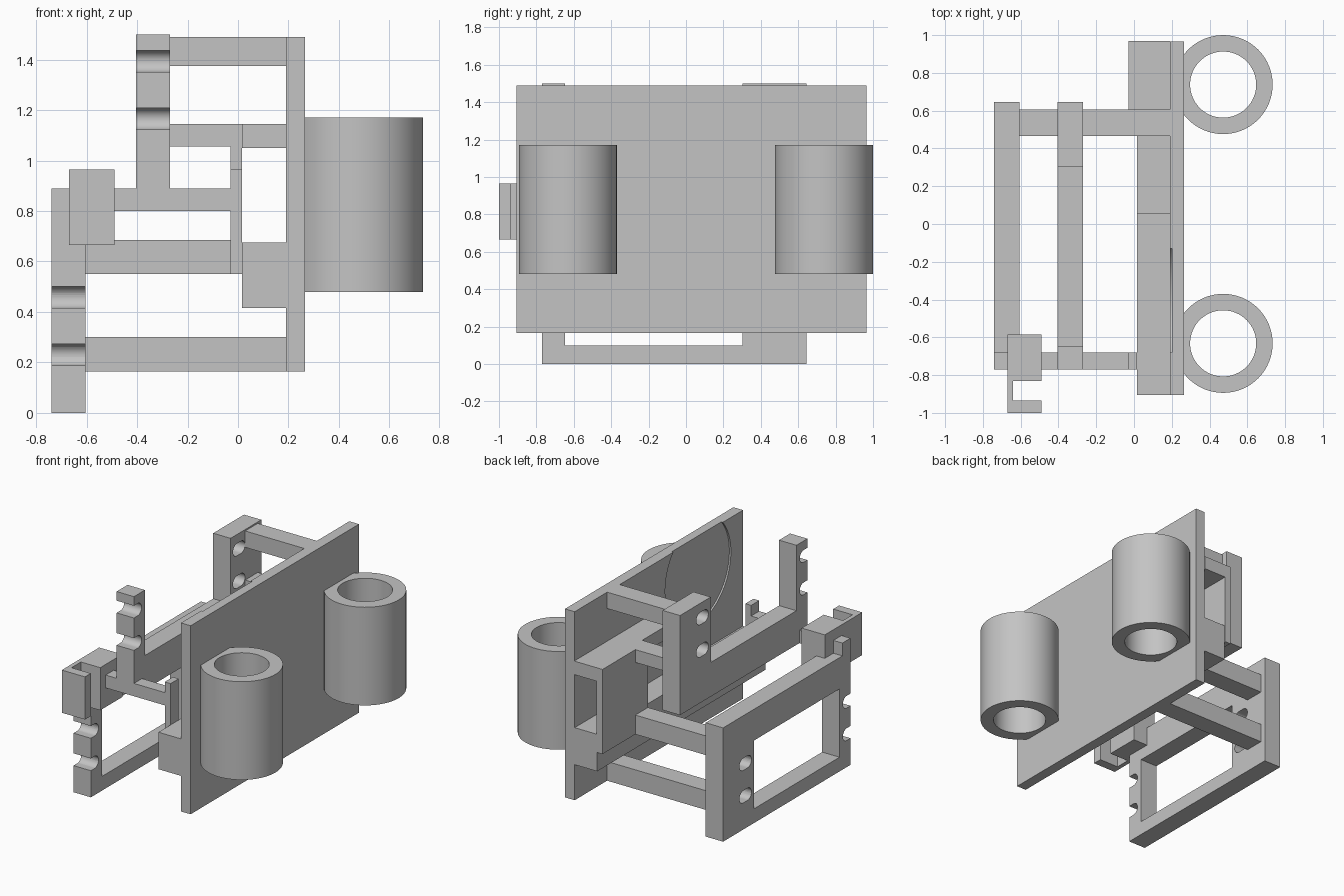
import bpy
import bmesh
import math

cube = bpy.data.objects.get("Cube")
if cube:
    bpy.data.objects.remove(cube, do_unlink=True)

grey = bpy.data.materials.new("plain grey")
grey.use_nodes = True
grey.diffuse_color = (0.55, 0.55, 0.55, 1)
grey.node_tree.nodes["Principled BSDF"].inputs["Base Color"].default_value = (0.55, 0.55, 0.55, 1)


def finish(name, bm):
    bmesh.ops.recalc_face_normals(bm, faces=bm.faces)
    mesh = bpy.data.meshes.new(name)
    bm.to_mesh(mesh)
    bm.free()
    mesh.materials.append(grey)
    obj = bpy.data.objects.new(name, mesh)
    bpy.context.collection.objects.link(obj)
    return obj


def prism(name, points, axis, lo, hi):
    """Extrude a 2D outline along x (outline in y, z) or z (outline in x, y)."""
    bm = bmesh.new()
    place = {"x": lambda p: (lo, p[0], p[1]), "z": lambda p: (p[0], p[1], lo)}[axis]
    face = bm.faces.new([bm.verts.new(place(p)) for p in points])
    new = bmesh.ops.extrude_face_region(bm, geom=[face])["geom"]
    step = (hi - lo, 0, 0) if axis == "x" else (0, 0, hi - lo)
    bmesh.ops.translate(bm, vec=step, verts=[v for v in new if isinstance(v, bmesh.types.BMVert)])
    return finish(name, bm)


def box(name, x, y, z):
    return prism(name, [(x[0], y[0]), (x[1], y[0]), (x[1], y[1]), (x[0], y[1])], "z", *z)


def smooth(obj):
    bpy.ops.object.select_all(action="DESELECT")
    obj.select_set(True)
    bpy.context.view_layer.objects.active = obj
    bpy.ops.object.shade_smooth_by_angle(angle=math.radians(30))


def cut(obj, cutters):
    """Subtract the cutters, bake the result and drop the helpers."""
    for c in cutters:
        mod = obj.modifiers.new("cut", "BOOLEAN")
        mod.operation = "DIFFERENCE"
        mod.solver = "EXACT"
        mod.object = c
    bpy.context.view_layer.update()
    graph = bpy.context.evaluated_depsgraph_get()
    mesh = bpy.data.meshes.new_from_object(obj.evaluated_get(graph))
    obj.modifiers.clear()
    obj.data = mesh
    for c in cutters:
        bpy.data.objects.remove(c, do_unlink=True)
    smooth(obj)


def arc(cy, cz, r, start, end, n):
    return [(cy + r * math.cos(start + (end - start) * i / n),
             cz + r * math.sin(start + (end - start) * i / n)) for i in range(n + 1)]


def slot(y0, y1, z, x):
    r, h = 0.043, math.pi / 2
    outline = arc(y1 - r, z, r, -h, h, 16) + arc(y0 + r, z, r, h, 3 * h, 16)
    obj = prism("slot_cutter", outline, "x", x[0] - 0.02, x[1] + 0.02)
    obj.hide_render = True
    return obj


def cut_slots(frame, x, heights):
    """Closed slots in the back post and open notches in the front post."""
    cutters = []
    for z in heights:
        cutters += [slot(0.33, 0.463, z, x), slot(-0.95, -0.685, z, x)]
    cut(frame, cutters)


# Main plate with a shallow round recess on its inner face
plate = box("main_plate", (0.19, 0.265), (-0.905, 0.965), (0.165, 1.49))
recess = prism("recess_cutter", arc(-0.405, 1.25, 0.365, 0, 2 * math.pi, 64)[:-1], "x", 0.15, 0.202)
recess.hide_render = True
cut(plate, [recess])

# Two open tubes on the outer face
for name, y in (("front_tube", -0.632), ("back_tube", 0.738)):
    bm = bmesh.new()
    n = 64
    rings = []
    for r, z in ((0.262, 0.48), (0.262, 1.17), (0.175, 1.17), (0.175, 0.48)):
        rings.append([bm.verts.new((px, py, z)) for px, py in arc(0.472, y, r, 0, 2 * math.pi, n)[:-1]])
    for k in range(4):
        a, b = rings[k], rings[(k + 1) % 4]
        for i in range(n):
            j = (i + 1) % n
            bm.faces.new((a[i], a[j], b[j], b[i]))
    smooth(finish(name, bm))

# Outer frame: closed window, with a small prong above the front post
OUTER = (-0.74, -0.605)
outer = prism("outer_frame", [(-0.77, 0), (0.645, 0), (0.645, 0.8), (-0.68, 0.8),
                              (-0.68, 0.89), (-0.77, 0.89)], "x", *OUTER)
window = box("window_cutter", (-0.8, -0.5), (-0.648, 0.303), (0.1, 0.58))
window.hide_render = True
cut(outer, [window])
cut_slots(outer, OUTER, (0.23, 0.458))

# Inner frame: two posts rising from a bottom bar
INNER = (-0.405, -0.27)
inner = prism("inner_frame", [(-0.77, 0.8), (0.645, 0.8), (0.645, 1.5), (0.303, 1.5),
                              (0.303, 1.04), (-0.648, 1.04), (-0.648, 1.5), (-0.77, 1.5)], "x", *INNER)
cut_slots(inner, INNER, (1.165, 1.393))

# Cross bars joining the frames to the plate at the back
for name, x, z in (("inner_top_bar", (-0.27, 0.19), (1.375, 1.49)),
                   ("inner_low_bar", (-0.27, 0.015), (1.055, 1.145)),
                   ("outer_top_bar", (-0.605, -0.03), (0.55, 0.685)),
                   ("outer_low_bar", (-0.605, 0.19), (0.165, 0.3))):
    box(name, x, (0.465, 0.605), z)

# Channel against the plate: rail, side wall and cover
box("rail", (0.015, 0.19), (-0.905, 0.965), (0.415, 0.675))
box("channel_wall", (-0.03, 0.015), (0.465, 0.97), (0.55, 1.145))
box("channel_cover", (0.015, 0.19), (0.055, 0.97), (1.05, 1.145))

# Front bar with its upright against the rail
box("front_bar", (-0.49, -0.03), (-0.77, -0.68), (0.8, 0.89))
box("front_upright", (-0.03, 0.015), (-0.77, -0.68), (0.55, 0.965))

# Hook at the front: block, thin web and lip in one C-shaped outline
prism("front_hook", [(-0.67, -1), (-0.49, -1), (-0.49, -0.935), (-0.64, -0.935),
                     (-0.64, -0.83), (-0.49, -0.83), (-0.49, -0.585), (-0.67, -0.585)], "z", 0.665, 0.965)
